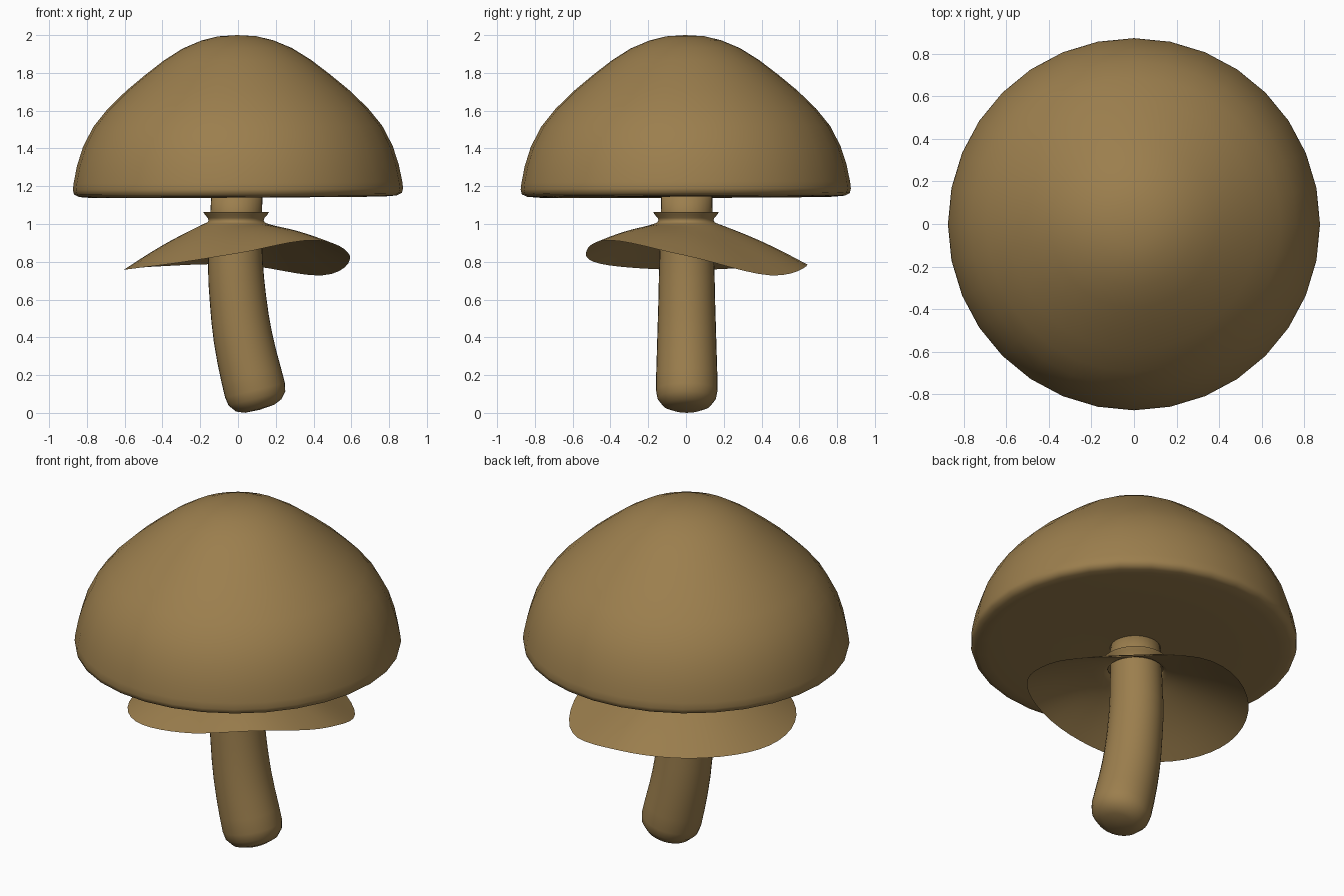
import bpy, bmesh, math
from mathutils import Vector, Matrix

if "Cube" in bpy.data.objects:
    bpy.data.objects.remove(bpy.data.objects["Cube"])

mat = bpy.data.materials.new("mushroom brown")
mat.diffuse_color = (0.33, 0.21, 0.075, 1)
mat.use_nodes = True
mat.node_tree.nodes["Principled BSDF"].inputs["Base Color"].default_value = mat.diffuse_color
N = 32


def loft(name, rings, cap_start=None, cap_end=None):
    """Skin closed rings of points; optional pole points close the ends."""
    bm = bmesh.new()
    vs = [[bm.verts.new(p) for p in ring] for ring in rings]
    n = len(vs[0])
    for a, b in zip(vs, vs[1:]):
        for i in range(n):
            j = (i + 1) % n
            bm.faces.new((a[i], b[i], b[j], a[j]))
    for pole, ring in ((cap_start, vs[0]), (cap_end, vs[-1])):
        if pole is not None:
            p = bm.verts.new(pole)
            for i in range(n):
                j = (i + 1) % n
                f = (p, ring[i], ring[j]) if ring is vs[0] else (p, ring[j], ring[i])
                bm.faces.new(f)
    me = bpy.data.meshes.new(name)
    bm.to_mesh(me)
    bm.free()
    me.materials.append(mat)
    for f in me.polygons:
        f.use_smooth = True
    ob = bpy.data.objects.new(name, me)
    bpy.context.collection.objects.link(ob)
    return ob


def angles(n=N):
    return [2 * math.pi * i / n for i in range(n)]


# Cap: dome with rolled rim and flat underside
dome = [(.10, 1.994), (.19, 1.972), (.29, 1.93), (.39, 1.867), (.49, 1.79),
        (.59, 1.707), (.69, 1.61), (.765, 1.517), (.82, 1.41), (.852, 1.31),
        (.87, 1.22), (.874, 1.185), (.868, 1.16), (.84, 1.147), (.78, 1.142),
        (.5, 1.142), (.2, 1.145)]
cap = loft("cap", [[(r * math.cos(a), r * math.sin(a), z) for a in angles()]
                   for r, z in dome], (0, 0, 2.0), (0, 0, 1.15))
tilt = Matrix.Rotation(math.radians(-.3), 4, 'Y') @ Matrix.Rotation(math.radians(.2), 4, 'X')
cap.data.transform(tilt)
cap.data.transform(Matrix.Translation((.006, .003, 0)))

# Stem: leaning tube, rings square to the bent axis, rounded foot
path = [(-.005, 1.17, .135), (-.010, 1.05, .137), (-.013, .92, .141),
        (-.014, .8, .145), (-.009, .7, .148), (0, .6, .15), (.011, .5, .153),
        (.026, .4, .156), (.046, .3, .159), (.07, .2, .162), (.09, .12, .163),
        (.10, .077, .155), (.11, .04, .125), (.115, .022, .08)]
rings = []
for k, (cx, cz, r) in enumerate(path):
    p, q = path[max(k - 1, 0)], path[min(k + 1, len(path) - 1)]
    slope = (p[0] - q[0]) / (p[1] - q[1])
    u = Vector((1, 0, -slope)).normalized()
    rings.append([Vector((cx, .004, cz)) + r * (math.cos(a) * u + Vector((0, math.sin(a), 0)))
                  for a in angles()])
loft("stem", rings, (-.005, .004, 1.17), (.117, .004, .017))

# Skirt: thin wavy veil, rim radius and height given every 45 degrees
rim = [(.592, .832), (.632, .728), (.643, .785), (.615, .775),
       (.605, .757), (.583, .782), (.53, .845), (.57, .914)]


def rim_at(a):
    """Smooth periodic interpolation of the rim points."""
    s = a / (math.pi / 4)
    i, t = int(s), s - int(s)
    p = [rim[(i + d) % 8] for d in (-1, 0, 1, 2)]
    return [.5 * (2 * b + (c - a0) * t + (2 * a0 - 5 * b + 4 * c - d) * t * t
                  + (3 * b - a0 - 3 * c + d) * t ** 3)
            for a0, b, c, d in zip(*p)]


M = 48
CX = -.010
collar = [(.174, 1.064), (.166, 1.05), (.15, 1.032), (.146, 1.02), (.152, 1.008)]
rings = [[(CX + r * math.cos(a), r * math.sin(a), z) for a in angles(M)] for r, z in collar]
for k in range(9):
    t = k / 8
    ring = []
    for a in angles(M):
        R, Z = rim_at(a)
        r = .172 + (R - .172) * t
        z = 1.0 + (Z - 1.0) * t + .012 * math.sin(math.pi * t)
        off = CX * (1 - t)
        ring.append((off + r * math.cos(a), r * math.sin(a), z))
    rings.append(ring)
loft("skirt", rings)
